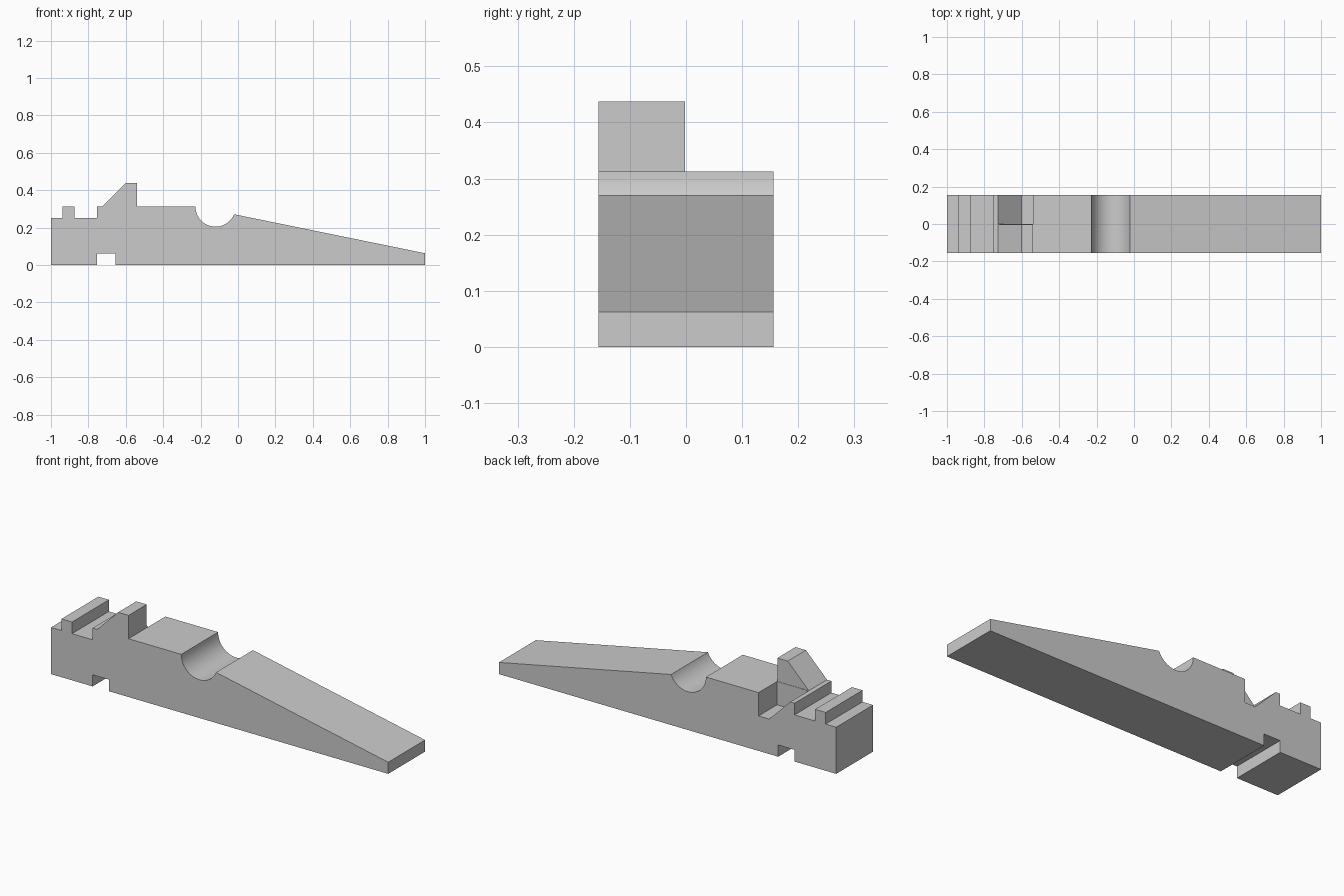
import bpy, bmesh
from math import sin, cos, pi, atan2

if "Cube" in bpy.data.objects:
    bpy.data.objects.remove(bpy.data.objects["Cube"])

HALF = 0.156      # half width
TOP = 0.3125      # mating plane height
STEP = 0.0625     # common step size

grey = bpy.data.materials.new("plain_grey")
grey.use_nodes = True
COLOUR = (0.6, 0.6, 0.6, 1)
grey.diffuse_color = COLOUR
grey.node_tree.nodes["Principled BSDF"].inputs["Base Color"].default_value = COLOUR


def extrude_profile(name, points, y0, y1):
    """Solid made by sweeping an x-z outline from y0 to y1."""
    bm = bmesh.new()
    face = bm.faces.new([bm.verts.new((x, y0, z)) for x, z in points])
    swept = bmesh.ops.extrude_face_region(bm, geom=[face])["geom"]
    moved = [v for v in swept if isinstance(v, bmesh.types.BMVert)]
    bmesh.ops.translate(bm, verts=moved, vec=(0, y1 - y0, 0))
    bmesh.ops.recalc_face_normals(bm, faces=bm.faces)
    mesh = bpy.data.meshes.new(name)
    bm.to_mesh(mesh)
    bm.free()
    mesh.materials.append(grey)
    obj = bpy.data.objects.new(name, mesh)
    bpy.context.collection.objects.link(obj)
    return obj


def combine(target, other, operation):
    mod = target.modifiers.new(operation.lower(), "BOOLEAN")
    mod.operation, mod.object, mod.solver = operation, other, "EXACT"
    bpy.context.view_layer.objects.active = target
    bpy.ops.object.modifier_apply(modifier=mod.name)
    bpy.data.objects.remove(other)


# Round groove for the spring, from the flat top to the start of the ramp
radius, centre = 0.1075, -0.12
ramp_x, ramp_z = -0.021, 0.271
end = 2 * pi + atan2(ramp_z - TOP, ramp_x - centre)
SEGMENTS = 32
angles = [pi + (end - pi) * i / SEGMENTS for i in range(SEGMENTS + 1)]
groove = [(centre + radius * cos(a), TOP + radius * sin(a)) for a in angles]

# Body outline: underside with slot, rear rib, flat top, groove and ramp
outline = [(1, 0), (-0.656, 0), (-0.656, STEP), (-0.753, STEP), (-0.753, 0), (-1, 0),
           (-1, 0.25), (-0.9375, 0.25), (-0.9375, TOP), (-0.875, TOP), (-0.875, 0.25),
           (-0.753, 0.25), (-0.753, TOP)] + groove + [(1, STEP)]
body = extrude_profile("clip_body", outline, -HALF, HALF)


# Interlocking wedge: a tooth on the front half, a matching socket on the back half
def wedge(direction, base):
    tip = TOP + direction * 2 * STEP
    return [(-0.727, TOP), (-0.602, tip), (-0.54, tip), (-0.54, base), (-0.727, base)]


socket = extrude_profile("socket_cutter", wedge(-1, TOP + STEP), 0, HALF + STEP)
combine(body, socket, "DIFFERENCE")
tooth = extrude_profile("tooth", wedge(1, TOP - STEP)[:4] + [(-0.727, TOP - STEP)], -HALF, -0.002)
combine(body, tooth, "UNION")

# Smooth groove, crisp edges elsewhere
bpy.ops.object.select_all(action="DESELECT")
body.select_set(True)
bpy.context.view_layer.objects.active = body
bpy.ops.object.shade_smooth_by_angle(angle=0.4)
